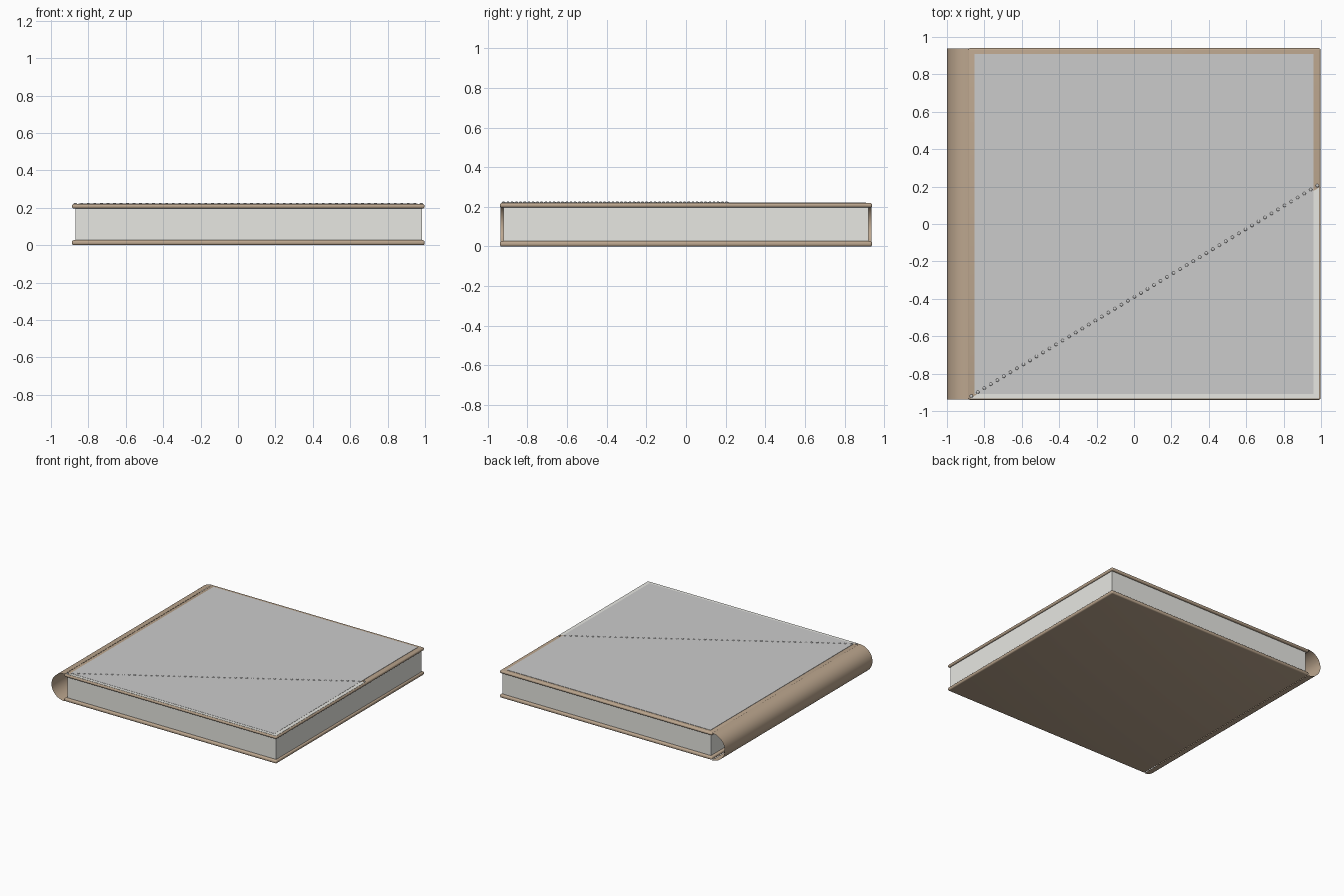
import bpy, bmesh, math

if "Cube" in bpy.data.objects:
    bpy.data.objects.remove(bpy.data.objects["Cube"])

def material(name, rgb):
    m = bpy.data.materials.new(name)
    m.diffuse_color = (*rgb, 1)
    m.use_nodes = True
    m.node_tree.nodes["Principled BSDF"].inputs["Base Color"].default_value = m.diffuse_color
    return m

tan = material("tan_leather", (0.50, 0.38, 0.27))
cream = material("cream_paper", (0.80, 0.80, 0.76))

def add_object(name, bm, mat=None):
    bmesh.ops.recalc_face_normals(bm, faces=bm.faces)
    me = bpy.data.meshes.new(name)
    bm.to_mesh(me)
    bm.free()
    ob = bpy.data.objects.new(name, me)
    bpy.context.collection.objects.link(ob)
    if mat:
        me.materials.append(mat)
    return ob

def smooth(ob, angle=40):
    bpy.ops.object.select_all(action='DESELECT')
    ob.select_set(True)
    bpy.context.view_layer.objects.active = ob
    bpy.ops.object.shade_smooth_by_angle(angle=math.radians(angle))

def prism(name, outline, z0, z1, mat=None, bevel=0):
    """Extrude a flat outline from z0 to z1, optionally rounding the edges."""
    bm = bmesh.new()
    face = bm.faces.new([bm.verts.new((x, y, z0)) for x, y in outline])
    ext = bmesh.ops.extrude_face_region(bm, geom=[face])
    for v in ext['geom']:
        if isinstance(v, bmesh.types.BMVert):
            v.co.z = z1
    if bevel:
        bmesh.ops.bevel(bm, geom=bm.edges[:], offset=bevel, segments=4,
                        profile=0.5, affect='EDGES')
    ob = add_object(name, bm, mat)
    if bevel:
        smooth(ob)
    return ob

def rect(x0, x1, y):
    return [(x0, -y), (x1, -y), (x1, y), (x0, y)]

# Covers with rounded edges, and the page block between them
prism("bottom_cover", rect(-0.888, 0.998, 0.94), 0.0, 0.027, tan, 0.011)
prism("top_cover", rect(-0.888, 0.998, 0.94), 0.196, 0.220, tan, 0.011)
prism("page_block", rect(-0.868, 0.985, 0.922), 0.02, 0.203, cream)

# Pale corner layer on the front cover, with the inset panel above it
prism("corner_layer", [(-0.875, -0.932), (0.99, -0.932), (0.99, 0.195)],
      0.214, 0.2212, cream)
prism("cover_panel", rect(-0.853, 0.96, 0.908), 0.215, 0.2225)

# Rounded spine, an open half-tube sheet
bm = bmesh.new()
rows = []
for i in range(25):
    a = math.pi * (0.5 + i / 24)
    x, z = -0.885 + 0.115 * math.cos(a), 0.109 + 0.109 * math.sin(a)
    rows.append([bm.verts.new((x, y, z)) for y in (-0.937, 0.937)])
for p, q in zip(rows, rows[1:]):
    bm.faces.new((p[0], p[1], q[1], q[0]))
smooth(add_object("spine", bm, tan))

# Row of small studs along the diagonal seam
bm = bmesh.new()
count = 54
for i in range(count):
    t = i / (count - 1)
    ret = bmesh.ops.create_uvsphere(bm, u_segments=12, v_segments=8, radius=0.009)
    for v in ret['verts']:
        v.co.z = v.co.z * 0.6 + 0.2215
        v.co.x += -0.87 + 1.85 * t
        v.co.y += -0.92 + 1.125 * t
smooth(add_object("seam_studs", bm))
